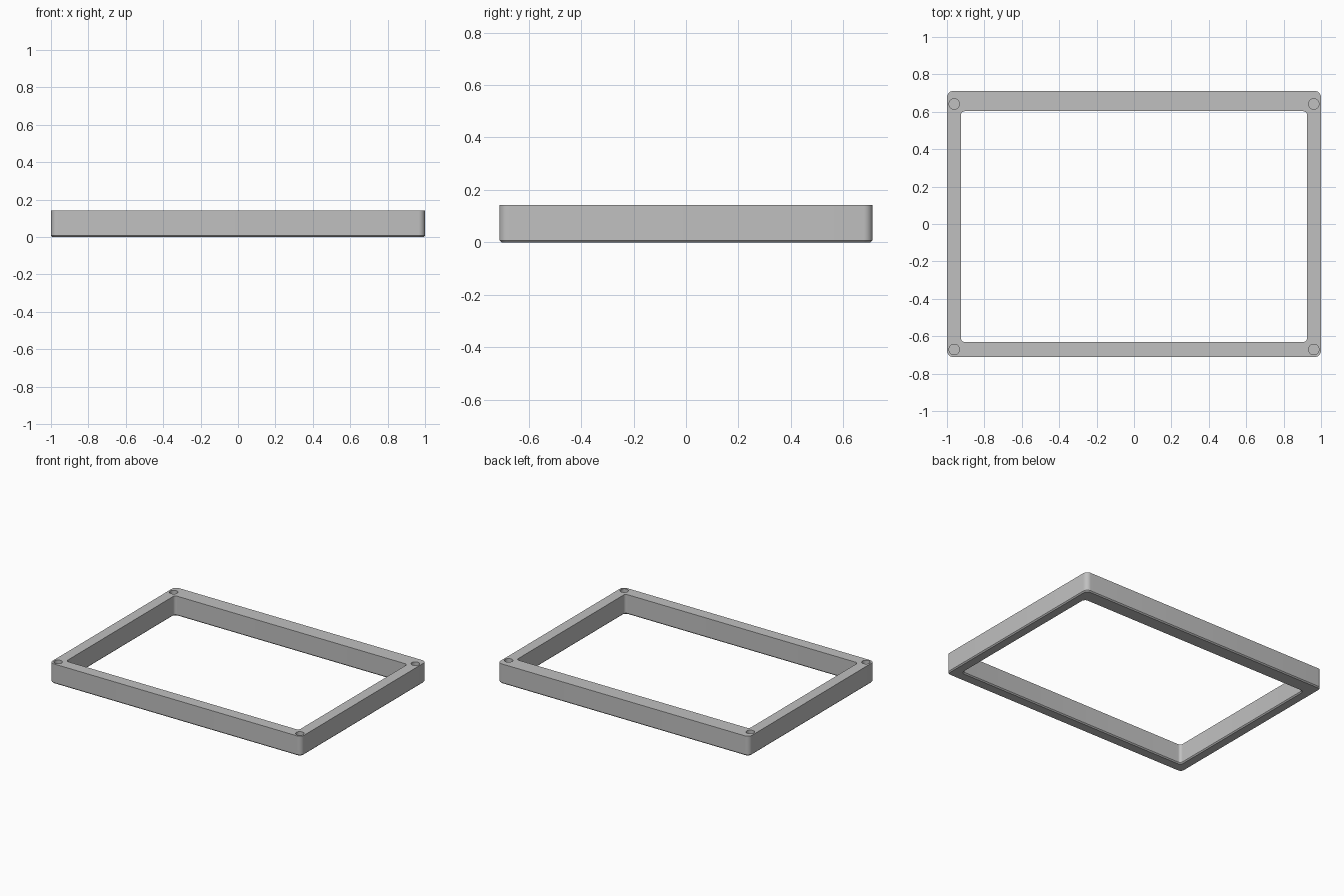
import bpy, bmesh, math
from mathutils import Matrix

cube = bpy.data.objects.get("Cube")
if cube:
    bpy.data.objects.remove(cube, do_unlink=True)

grey = bpy.data.materials.new("mid grey")
grey.use_nodes = True
colour = (0.53, 0.53, 0.53, 1)
grey.diffuse_color = colour
grey.node_tree.nodes["Principled BSDF"].inputs["Base Color"].default_value = colour

HEIGHT, CHAMFER, STEPS = 0.142, 0.008, 8


def make_object(name, bm):
    bmesh.ops.recalc_face_normals(bm, faces=bm.faces)
    mesh = bpy.data.meshes.new(name)
    bm.to_mesh(mesh)
    bm.free()
    mesh.materials.append(grey)
    obj = bpy.data.objects.new(name, mesh)
    bpy.context.collection.objects.link(obj)
    return obj


def rounded_ring(bm, half_x, front, back, radius, z):
    """Rectangle of vertices with rounded corners, counter-clockwise."""
    corners = [(half_x - radius, back - radius), (radius - half_x, back - radius),
               (radius - half_x, front + radius), (half_x - radius, front + radius)]
    ring = []
    for i, (x, y) in enumerate(corners):
        for s in range(STEPS + 1):
            a = math.pi / 2 * (i + s / STEPS)
            ring.append(bm.verts.new((x + radius * math.cos(a), y + radius * math.sin(a), z)))
    return ring


# Frame: rings run up the outside, across the top and down the opening
def outer(bm, inset, z):
    return rounded_ring(bm, 1 - inset, inset - 0.712, 0.712 - inset, 0.035 - inset, z)


def inner(bm, grow, z):
    return rounded_ring(bm, 0.925 + grow, -0.631 - grow, 0.603 + grow, 0.02 + grow, z)


bm = bmesh.new()
rings = [outer(bm, CHAMFER, 0), outer(bm, 0, CHAMFER), outer(bm, 0, HEIGHT),
         inner(bm, 0, HEIGHT), inner(bm, 0, CHAMFER), inner(bm, CHAMFER, 0)]
for r, ring in enumerate(rings):
    following = rings[(r + 1) % len(rings)]
    for i in range(len(ring)):
        j = (i + 1) % len(ring)
        bm.faces.new((ring[i], ring[j], following[j], following[i]))
frame = make_object("frame", bm)

# Blind round holes in the top corners
bm = bmesh.new()
for x in (-0.961, 0.961):
    for y in (-0.671, 0.642):
        bmesh.ops.create_cone(bm, cap_ends=True, segments=32, radius1=0.028, radius2=0.028,
                              depth=0.2, matrix=Matrix.Translation((x, y, HEIGHT)))
cutter = make_object("hole_cutter", bm)
cutter.hide_render = True

cut = frame.modifiers.new("corner holes", "BOOLEAN")
cut.operation = "DIFFERENCE"
cut.solver = "EXACT"
cut.object = cutter
bpy.context.view_layer.objects.active = frame
bpy.ops.object.select_all(action="DESELECT")
frame.select_set(True)
bpy.ops.object.modifier_apply(modifier=cut.name)
bpy.data.objects.remove(cutter, do_unlink=True)
bpy.ops.object.shade_smooth_by_angle(angle=math.radians(30))
